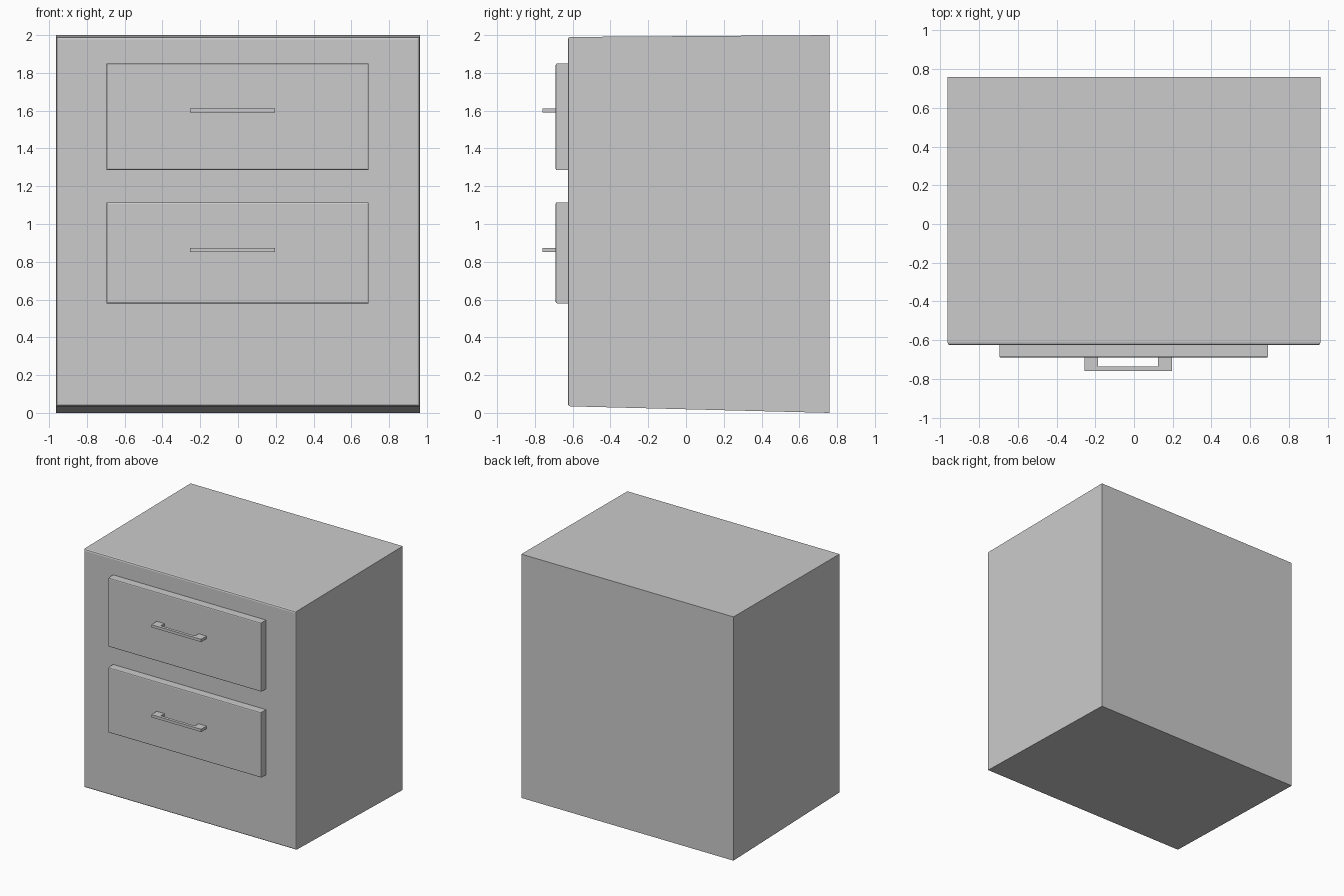
import bpy, bmesh

if "Cube" in bpy.data.objects:
    bpy.data.objects.remove(bpy.data.objects["Cube"])

FRONT, BACK = -0.625, 0.76
DRAWER_FRONT = -0.69


def prism(name, profile, axis, lo, hi, bevel=0.0, front=None):
    """Extrude a 2D profile along x (profile in y,z) or z (profile in x,y);
    optionally bevel the edges bordering the plane y = front."""
    bm = bmesh.new()
    place = (lambda p, t: (t, p[0], p[1])) if axis == 'x' else (lambda p, t: (p[0], p[1], t))
    face = bm.faces.new([bm.verts.new(place(p, lo)) for p in profile])
    ext = bmesh.ops.extrude_face_region(bm, geom=[face])
    for v in ext['geom']:
        if isinstance(v, bmesh.types.BMVert):
            v.co['xyz'.index(axis)] = hi
    bmesh.ops.recalc_face_normals(bm, faces=bm.faces[:])
    if bevel:
        edges = [e for e in bm.edges if all(abs(v.co.y - front) < 1e-4 for v in e.verts)]
        bmesh.ops.bevel(bm, geom=edges, offset=bevel, segments=2, profile=0.5, affect='EDGES')
    me = bpy.data.meshes.new(name)
    bm.to_mesh(me)
    bm.free()
    obj = bpy.data.objects.new(name, me)
    bpy.context.collection.objects.link(obj)
    return obj


# Cabinet body: underside and top slope slightly towards the front
prism("cabinet_body", [(FRONT, 0.035), (BACK, 0.0), (BACK, 2.0), (FRONT, 1.99)],
      'x', -0.963, 0.963, 0.012, FRONT)

# U-shaped handle outline seen from above
handle = [(-0.255, -0.76), (0.197, -0.76), (0.197, DRAWER_FRONT + 0.004),
          (0.125, DRAWER_FRONT + 0.004), (0.125, -0.735), (-0.185, -0.735),
          (-0.185, DRAWER_FRONT + 0.004), (-0.255, DRAWER_FRONT + 0.004)]

# Two drawer fronts, each with its handle
for label, z0, z1, hz in (("upper", 1.285, 1.85, 1.60), ("lower", 0.58, 1.115, 0.862)):
    back = FRONT + 0.005
    prism(label + "_drawer_front",
          [(DRAWER_FRONT, z0), (back, z0), (back, z1), (DRAWER_FRONT, z1)],
          'x', -0.695, 0.692, 0.008, DRAWER_FRONT)
    prism(label + "_drawer_handle", handle, 'z', hz - 0.011, hz + 0.011)
